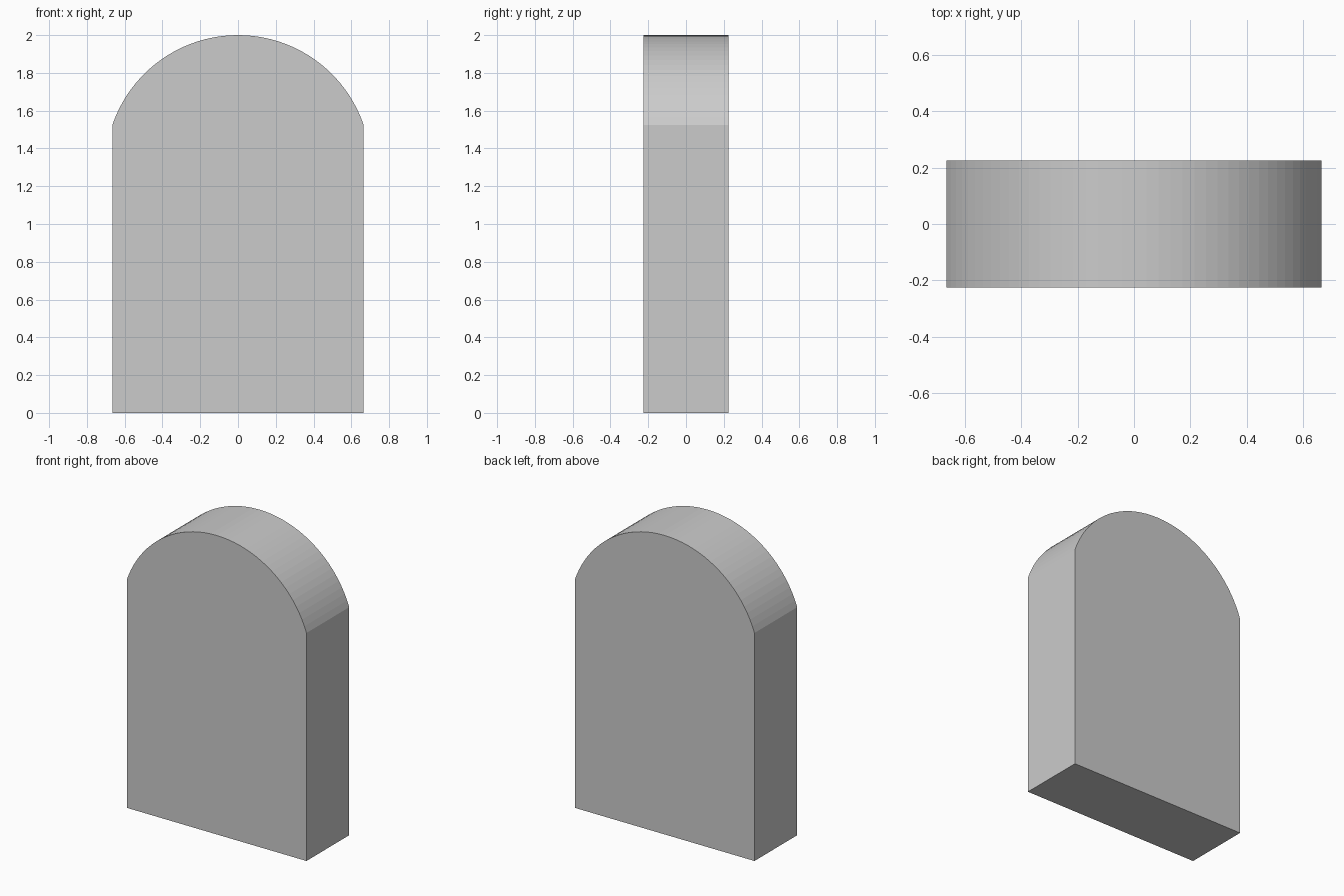
import bpy, bmesh, math

if "Cube" in bpy.data.objects:
    bpy.data.objects.remove(bpy.data.objects["Cube"])

HALF_W, HALF_D = 0.665, 0.226
SHOULDER, TOP, SEGMENTS = 1.525, 2.0, 40

# Circular arc through both shoulders and the crown
rise = TOP - SHOULDER
radius = (HALF_W ** 2 + rise ** 2) / (2 * rise)
centre_z = TOP - radius
half_angle = math.asin(HALF_W / radius)

# Front profile: flat base, straight sides, arched top
profile = [(-HALF_W, 0.0), (HALF_W, 0.0)]
for i in range(SEGMENTS + 1):
    a = half_angle * (1 - 2 * i / SEGMENTS)
    profile.append((radius * math.sin(a), centre_z + radius * math.cos(a)))

# Extrude the profile through its depth
bm = bmesh.new()
face = bm.faces.new([bm.verts.new((x, -HALF_D, z)) for x, z in profile])
result = bmesh.ops.extrude_face_region(bm, geom=[face], use_keep_orig=True)
moved = [g for g in result["geom"] if isinstance(g, bmesh.types.BMVert)]
bmesh.ops.translate(bm, verts=moved, vec=(0, 2 * HALF_D, 0))
bmesh.ops.recalc_face_normals(bm, faces=bm.faces[:])

mesh = bpy.data.meshes.new("arched_slab")
bm.to_mesh(mesh)
bm.free()
slab = bpy.data.objects.new("arched_slab", mesh)
bpy.context.collection.objects.link(slab)
